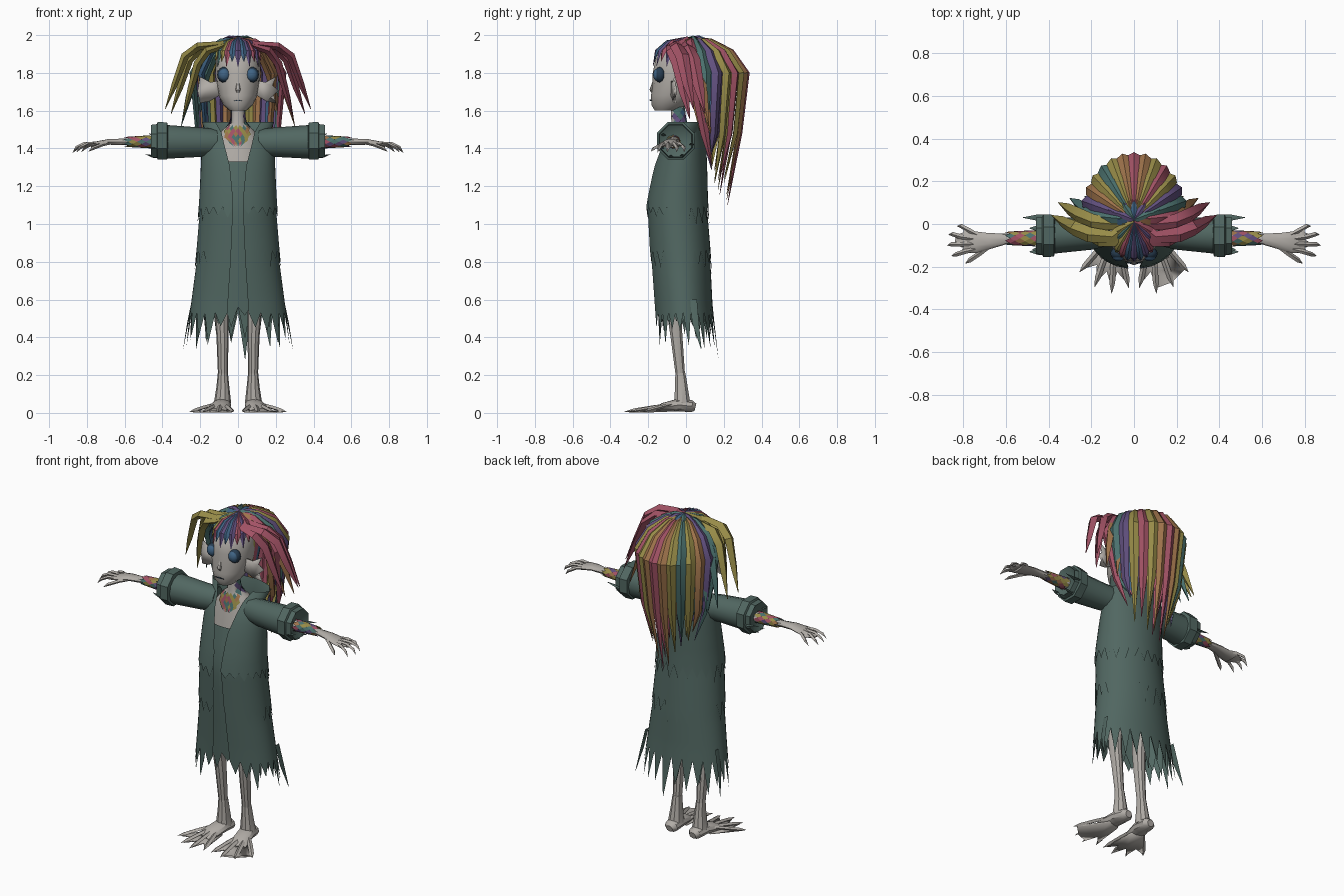
import bpy, bmesh, math, random
from mathutils import Vector

random.seed(4)
cube = bpy.data.objects.get("Cube")
if cube:
    bpy.data.objects.remove(cube, do_unlink=True)

def make_mat(name, *rgb):
    m = bpy.data.materials.new(name)
    m.use_nodes = True
    m.diffuse_color = (*rgb, 1)
    m.node_tree.nodes["Principled BSDF"].inputs["Base Color"].default_value = (*rgb, 1)
    return m

SKIN = make_mat("grey skin", .44, .415, .385)
COAT = make_mat("green cloth", .082, .135, .12)
PINK = make_mat("pink", .36, .085, .13)
YELLOW = make_mat("ochre yellow", .31, .26, .065)
ORANGE = make_mat("orange", .34, .17, .07)
PURPLE = make_mat("purple", .12, .08, .21)
TEAL = make_mat("teal", .07, .165, .155)
BLUE = make_mat("blue", .05, .125, .23)
EYE = make_mat("dark blue", .02, .045, .08)
HUES = [PINK, YELLOW, ORANGE, PURPLE, TEAL, BLUE]

def finish(name, bm, mats):
    bmesh.ops.recalc_face_normals(bm, faces=bm.faces[:])
    me = bpy.data.meshes.new(name)
    bm.to_mesh(me)
    bm.free()
    ob = bpy.data.objects.new(name, me)
    bpy.context.collection.objects.link(ob)
    for m in mats:
        me.materials.append(m)
    me.shade_smooth()
    me.set_sharp_from_angle(angle=math.radians(35))
    return ob

def skin_rings(rings, closed=True):
    bm = bmesh.new()
    loops = [[bm.verts.new(p) for p in r] for r in rings]
    n = len(loops[0])
    for a, b in zip(loops, loops[1:]):
        for j in range(n if closed else n - 1):
            k = (j + 1) % n
            bm.faces.new((a[j], a[k], b[k], b[j]))
    if closed:
        bm.faces.new(loops[0])
        bm.faces.new(loops[-1])
    return bm

def sweep(name, pts, radii, mats, side=(1, 0, 0), n=8, flat=None, turn=0):
    """Tapered tube; radii are (across, deep), side sets the across direction."""
    pts = [Vector(p) for p in pts]
    rings = []
    for i, p in enumerate(pts):
        t = Vector(flat or pts[min(i + 1, len(pts) - 1)] - pts[max(i - 1, 0)]).normalized()
        v = t.cross(Vector(side)).normalized()
        u = v.cross(t)
        rings.append([p + u * radii[i][0] * math.cos(a) + v * radii[i][1] * math.sin(a)
                      for a in (math.tau * (j + turn) / n for j in range(n))])
    return finish(name, skin_rings(rings), mats)

def strand(name, pts, w, mat, side, depth=.5):
    n = len(pts) - 1
    prof = [(.6 + .4 * min(1, i / 2)) * (1 if i < n - 1 else .75) for i in range(n)] + [.06]
    sweep(name, pts, [(w * p, w * p * depth) for p in prof], [mat], side, n=4)

def plate(name, pts, mat, thick):
    bm = bmesh.new()
    bm.faces.new([bm.verts.new(p) for p in pts])
    bmesh.ops.triangulate(bm, faces=bm.faces[:])
    mod = finish(name, bm, [mat]).modifiers.new("thickness", 'SOLIDIFY')
    mod.thickness, mod.offset = thick, 0

def scales(name, surf, nu, nv, hues):
    """Patchwork of coloured diamonds over a surface function of (u, v) in 0..1."""
    bm = bmesh.new()
    for i in range(nu):
        for j in range(nv):
            c = j + .5 * (i % 2)
            quad = ((i, c), (i + 1, c + .5), (i + 2, c), (i + 1, c - .5))
            f = bm.faces.new([bm.verts.new(surf(a / (nu + 1), b / nv)) for a, b in quad])
            f.material_index = random.randrange(len(hues))
    finish(name, bm, hues)

def interp(table, z):
    for a, b in zip(table, table[1:]):
        if z <= b[0]:
            t = max(0, (z - a[0]) / (b[0] - a[0]))
            return [p + (q - p) * t for p, q in zip(a[1:], b[1:])]
    return table[-1][1:]

# Coat: height, half width, front, back, half opening
BODY = [(.28, .29, -.18, .18, .07), (.5, .265, -.17, .15, .06), (.8, .225, -.19, .135, .04),
        (1.1, .2, -.205, .11, .025), (1.3, .19, -.165, .105, .04), (1.42, .185, -.125, .1, .07),
        (1.49, .16, -.08, .1, .085), (1.54, .185, -.04, .115, .115)]

def tier(name, top, bottom, off, tear, is_open=True, n=44, steps=8):
    rings = []
    for i in range(steps + 1):
        ring = []
        level = top + (bottom - top) * i / steps
        rx, _, _, gap = interp(BODY, level)
        a0 = math.asin(gap / rx) if is_open else 0
        for j in range(n + 1):
            a = a0 + (math.tau - 2 * a0) * j / n
            torn = i == steps and j % 2
            z = level - (tear * (.5 + random.random() - .35 * (math.cos(a) - 1)) if torn else 0)
            rx, yf, yb, _ = interp(BODY, z)
            ring.append(((rx + off) * math.sin(a), (yf + yb) / 2 - ((yb - yf) / 2 + off) * math.cos(a), z))
        rings.append(ring)
    finish(name, skin_rings(rings, closed=False), [COAT])

tier("coat_upper", 1.54, 1.09, .007, .05)
tier("coat_middle", 1.2, .86, 0, .06)
tier("coat_lower", .95, .53, -.006, .115)
tier("under_dress", 1.33, .56, -.016, .08, is_open=False)
# Torso and neck: height, centre y, half width, half depth
TORSO = [(1.2, -.03, .15, .11), (1.36, -.02, .145, .095), (1.45, -.01, .125, .085), (1.5, -.025, .08, .06),
         (1.535, -.04, .036, .038), (1.66, -.05, .033, .035)]
sweep("torso_and_neck", [(0, t[1], t[0]) for t in TORSO], [t[2:] for t in TORSO], [SKIN], n=14, flat=(0, 0, 1))

def on_torso(a, z):
    cy, rx, ry = interp(TORSO, z)
    return ((rx + .005) * math.sin(a), cy - (ry + .005) * math.cos(a), z)

scales("chest_scales", lambda u, v: on_torso((v - .5) * (.3 + 1.9 * u), 1.41 + .115 * u), 6, 6, [YELLOW, PINK, TEAL, ORANGE])
scales("neck_scales", lambda u, v: on_torso(1.1 + 4 * v, 1.51 + .12 * u), 5, 5, [BLUE, TEAL, BLUE, PURPLE])
# Head
sweep("head", [(0, -.11, 1.6), (0, -.09, 1.63), (0, -.065, 1.68), (0, -.05, 1.74), (0, -.04, 1.8),
               (0, -.03, 1.87), (0, -.01, 1.93), (0, 0, 1.965)],
      [(.045, .055), (.078, .093), (.103, .12), (.115, .128), (.12, .136), (.115, .132), (.085, .1), (.03, .04)],
      [SKIN], n=16, flat=(0, 0, 1))
sweep("nose", [(0, -.174, 1.75), (0, -.183, 1.71), (0, -.178, 1.695)], [(.006, .005), (.014, .01), (.007, .005)], [SKIN])
plate("mouth", [(-.03, -.18, 1.65), (0, -.189, 1.658), (.03, -.18, 1.65), (0, -.189, 1.653)], EYE, .006)
for s, label in ((1, "left_"), (-1, "right_")):
    for part, y, r, mat in (("eye", -.138, .041, EYE), ("iris", -.15, .033, BLUE)):
        arc = [math.pi * i / 8 for i in range(9)]
        sweep(label + part, [(s * .073, y - .73 * r * math.cos(a), 1.79) for a in arc],
              [(.9 * r * math.sin(a) + .001, r * math.sin(a) + .001) for a in arc], [mat], n=14, flat=(0, -1, 0))
    ear = [(.1, 1.76), (.145, 1.75), (.2, 1.78), (.182, 1.735), (.213, 1.705), (.185, 1.69), (.2, 1.64), (.15, 1.65), (.1, 1.68)]
    plate(label + "ear", [(s * x, -.075 + .2 * (x - .1), z) for x, z in ear], SKIN, .012)
    # Sleeve, cuff and rags
    sweep(label + "sleeve", [(s * .12, -.03, 1.43), (s * .2, -.045, 1.433), (s * .39, -.055, 1.435)],
          [(.07, .073), (.075, .078), (.085, .09)], [COAT], side=(0, 1, 0), n=12)
    sweep(label + "cuff", [(s * x, -.055, 1.44) for x in (.37, .375, .425, .43, .46, .44)],
          [(r, r) for r in (.08, .106, .108, .096, .092, .06)], [COAT], side=(0, 1, 0), flat=(s, 0, 0), turn=.5)
    for y, z, x in ((.03, 1.42, .52), (-.13, 1.4, .49), (-.02, 1.36, .49), (-.08, 1.355, .48), (-.12, 1.47, .475)):
        strand(label + "cuff_rag", [(s * .42, y, z), (s * .45, y, z), (s * x, y, z + .01)], .025, COAT, (0, 1, 0), .3)
    strand(label + "hem_rag", [(s * .24, .04, .6), (s * .265, .05, .48), (s * .29, .08, .34)], .03, COAT, (0, 1, 0), .2)
    # Arm, hand and webbed fingers
    sweep(label + "arm", [(s * x, y, z) for x, y, z in ((.38, -.06, 1.435), (.5, -.065, 1.435), (.6, -.07, 1.435),
          (.68, -.08, 1.435), (.74, -.085, 1.425), (.78, -.085, 1.415))],
          [(.034, .03), (.031, .027), (.025, .018), (.038, .016), (.05, .015), (.05, .01)], [SKIN], side=(0, 1, 0), n=10)
    scales(label + "arm_scales", lambda u, v: (s * (.44 + .165 * u), -.067 + (.039 - .008 * u) * math.cos(math.tau * v),
           1.435 + (.036 - .01 * u) * math.sin(math.tau * v)), 6, 8, [PINK, YELLOW, ORANGE, YELLOW, PINK, PURPLE, TEAL])
    web = [(s * .75, -.04, 1.425)]
    for k, (x, y) in enumerate([(.83, -.01), (.87, -.05), (.875, -.1), (.855, -.15)]):
        strand(label + "finger", [(s * .735, -.05 - .022 * k, 1.43), (s * (x - .06), y * .7 - .025, 1.425),
                                  (s * (x - .02), y * .95, 1.405), (s * x, y, 1.38)], .014, SKIN, (0, 1, 0), .8)
        web += [(s * (x - .035), y * .9 - .006, 1.413), (s * .8, y * .8 - .032, 1.415)]
    plate(label + "hand_web", web[:-1] + [(s * .75, -.125, 1.42)], SKIN, .006)
    strand(label + "thumb", [(s * .67, -.1, 1.43), (s * .72, -.135, 1.42), (s * .77, -.17, 1.4), (s * .79, -.185, 1.385)],
           .015, SKIN, (0, 1, 0), .8)
    # Leg, ankle and webbed foot
    sweep(label + "leg", [(s * .09, -.06, .7), (s * .086, -.06, .5), (s * .082, -.05, .4), (s * .08, -.03, .2)],
          [(.045, .045), (.036, .038), (.032, .033), (.026, .026)], [SKIN], n=10)
    sweep(label + "ankle", [(s * .08, -.03, .21), (s * .08, -.025, .14), (s * .082, -.02, .05)],
          [(.027, .028), (.034, .035), (.046, .045)], [SKIN], n=10)
    sweep(label + "foot", [(s * .08, .05, .03), (s * .08, .03, .035), (s * .085, -.04, .042), (s * .1, -.12, .03),
          (s * .115, -.17, .015)], [(.022, .02), (.042, .033), (.05, .035), (.055, .024), (.05, .008)], [SKIN], n=10)
    root, web = Vector((s * .1, -.08, .01)), [(s * .05, -.08, .012)]
    tips = [Vector((s * x, y, .006)) for x, y in ((.025, -.3), (.105, -.325), (.185, -.295), (.255, -.225))]
    for k, tip in enumerate(tips):
        base = Vector((s * (.07 + .02 * k), -.08, .045))
        strand(label + "toe", [base, base.lerp(tip, .4), base.lerp(tip, .8), tip], .018, SKIN, (1, 0, 0), .7)
        web += [root.lerp(tip, .9), root.lerp((tip + tips[min(k + 1, 3)]) / 2, .62)]
    plate(label + "foot_web", web[:-1] + [(s * .125, -.06, .012)], SKIN, .009)
    # Side bunch of hair: hue, reach, y, drop
    a, b = (PINK, ORANGE) if s > 0 else (YELLOW, TEAL)
    for hue, f, y, drop in ((a, 1, -.03, 0), (a, .92, .03, .02), (a, .76, -.05, .04), (b, .78, .05, .07), (b, .6, .06, .1)):
        path = [(.02, 0, 1.97), (.1, y - .03, 1.95 - drop / 3), (.21 * f, y - .02, 1.94 - drop / 2),
                (.28 * f, y + .01, 1.89 - drop), (.335 * f, y + .04, 1.74 - drop), (.385 * f, y + .07, 1.61 - drop * 1.3)]
        strand(label + "bunch_lock", [(s * p, q, r) for p, q, r in path], .036, hue, (0, 1, 0), .6)
# Hair cap coloured in wedges
cap = sweep("hair_cap", [(0, .03, 1.7), (0, .03, 1.82), (0, .025, 1.9), (0, .015, 1.95), (0, .01, 1.98)],
            [(.1, .09), (.122, .12), (.112, .115), (.08, .085), (.03, .03)], HUES, n=24, flat=(0, 0, 1))
for p in cap.data.polygons:
    p.material_index = int((math.atan2(p.center.y, p.center.x) + math.pi) * 24 / math.tau) * 5 % len(HUES)
# Long back locks in two layers, kept behind the coat
def back_layer(name, spread, reach, shift, hues):
    mid = (len(hues) - 1) / 2
    for i, hue in enumerate(hues):
        a = math.radians(spread) * (i - mid) / mid
        sx, cy = math.sin(a), math.cos(a)
        low = 1.1 + .2 * sx * sx + (.14 * random.random() if i != mid else 0) + shift
        path = [(0, .02, 1.975)] + [(r * reach * sx * .8, max(.02 + r * reach * cy, y), z) for r, y, z in (
            (.11, 0, 1.97), (.22, 0, 1.91), (.3, 0, 1.8), (.265, .1, 1.48), (.2, .135, low))]
        strand(name, path, .031, hue, (cy, -sx, 0), .55)

back_layer("outer_back_lock", 86, 1, 0, [TEAL, PURPLE, ORANGE, YELLOW, TEAL, YELLOW, ORANGE, PINK, ORANGE, YELLOW,
                                         PINK, YELLOW, PURPLE, TEAL, PINK])
back_layer("inner_back_lock", 90, .8, .04, [BLUE, PURPLE, TEAL, YELLOW, PURPLE, ORANGE, PINK, PINK, YELLOW, ORANGE,
                                            PURPLE, BLUE, PINK, ORANGE])
# Fringe, and short locks at the back of the crown
for i, hue in enumerate([YELLOW, TEAL, YELLOW, PINK, BLUE, PURPLE, BLUE, PURPLE, PINK, PURPLE, PINK]):
    sx, cy = math.sin(math.radians(14 * (i - 5))), -math.cos(math.radians(14 * (i - 5)))
    strand("fringe_lock", [(0, .01, 1.985), (.08 * sx, .1 * cy, 1.962), (.115 * sx, .145 * cy - .01, 1.915),
                           (.13 * sx, .165 * cy - .01, 1.835 + .025 * (i % 2 == 0))], .027, hue, (-cy, sx, 0), .5)
for i, hue in enumerate([PURPLE, TEAL, BLUE, PURPLE, TEAL]):
    sx, cy = math.sin(.6 * (i - 2)), math.cos(.6 * (i - 2))
    strand("crown_lock", [(r * sx, .02 + r * cy, z) for r, z in ((0, 1.985), (.05, 1.99), (.13, 1.965))], .025, hue, (cy, -sx, 0))
